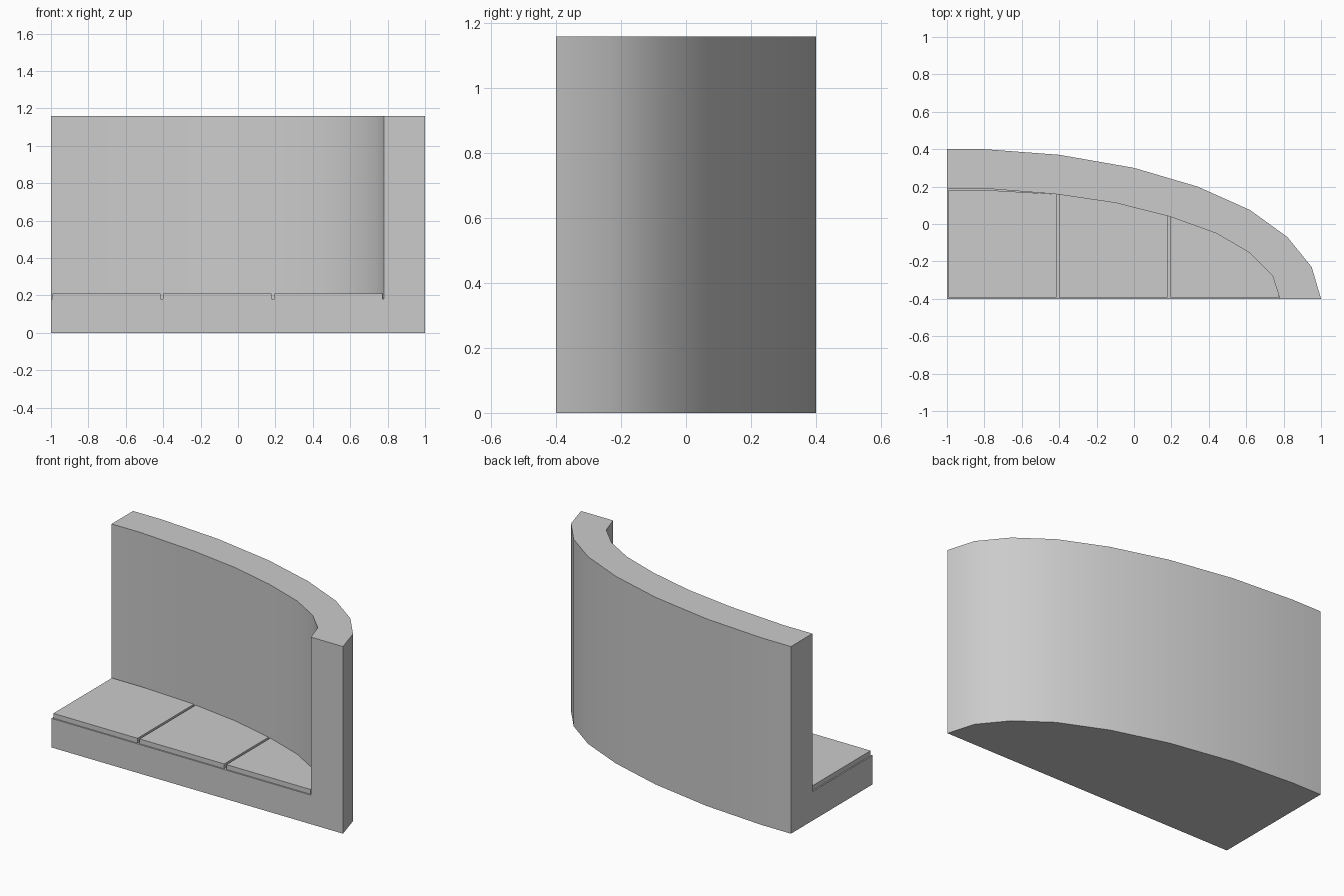
import bpy
import bmesh

default_cube = bpy.data.objects.get("Cube")
if default_cube:
    bpy.data.objects.remove(default_cube, do_unlink=True)

HEIGHT, LEDGE, SLAB_TOP = 1.16, 0.18, 0.21
FRONT, LEFT = -0.4, -1.0

grey = bpy.data.materials.new("plain_grey")
grey.use_nodes = True
grey.diffuse_color = (0.6, 0.6, 0.6, 1)
grey.node_tree.nodes["Principled BSDF"].inputs["Base Color"].default_value = (0.6, 0.6, 0.6, 1)


def prism(name, outline, bottom, top):
    """Extrude a plan outline between two heights."""
    bm = bmesh.new()
    face = bm.faces.new([bm.verts.new((x, y, bottom)) for x, y in outline])
    extruded = bmesh.ops.extrude_face_region(bm, geom=[face])["geom"]
    verts = [v for v in extruded if isinstance(v, bmesh.types.BMVert)]
    bmesh.ops.translate(bm, vec=(0, 0, top - bottom), verts=verts)
    bmesh.ops.recalc_face_normals(bm, faces=bm.faces)
    mesh = bpy.data.meshes.new(name)
    bm.to_mesh(mesh)
    bm.free()
    mesh.materials.append(grey)
    obj = bpy.data.objects.new(name, mesh)
    bpy.context.collection.objects.link(obj)
    return obj


def activate(obj):
    bpy.ops.object.select_all(action="DESELECT")
    obj.select_set(True)
    bpy.context.view_layer.objects.active = obj


def height_at(curve, x):
    """Depth coordinate of a plan curve at x."""
    for (x0, y0), (x1, y1) in zip(curve, curve[1:]):
        if x0 <= x <= x1:
            return y0 + (y1 - y0) * (x - x0) / (x1 - x0)


# Plan curves, running from the straight end round to the front
outer = [(LEFT, 0.4), (-0.8, 0.4), (-0.4, 0.37), (0, 0.3), (0.34, 0.2),
         (0.62, 0.075), (0.82, -0.07), (0.95, -0.23), (1, FRONT)]
inner = [(LEFT, 0.19), (-0.8, 0.19), (-0.42, 0.16), (-0.1, 0.113), (0.19, 0.04),
         (0.44, -0.05), (0.62, -0.155), (0.74, -0.275), (0.78, FRONT)]

# Curved wall and solid base in one piece
wall = prism("curved_wall_and_base", outer + [(LEFT, FRONT)], 0, HEIGHT)
cavity = [(-1.2, 0.19)] + inner[1:] + [(0.78, -0.6), (-1.2, -0.6)]
cutter = prism("cavity_cutter", cavity, LEDGE, HEIGHT + 0.2)
cutter.hide_render = True
cut = wall.modifiers.new("cavity", "BOOLEAN")
cut.operation = "DIFFERENCE"
cut.solver = "EXACT"
cut.object = cutter
activate(wall)
bpy.ops.object.modifier_apply(modifier=cut.name)
bpy.data.objects.remove(cutter, do_unlink=True)
bpy.ops.object.shade_smooth_by_angle(angle=0.55)

# Three seat slabs with narrow gaps, trimmed to the wall curve
spans = {"left_end": (-0.992, -0.415), "middle": (-0.4, 0.18), "curved_end": (0.195, 0.772)}
for name, (x0, x1) in spans.items():
    xs = [x0] + [x for x, _ in inner if x0 < x < x1] + [x1]
    back = [(x, min(height_at(inner, x), 0.182)) for x in xs]
    prism("seat_slab_" + name, back + [(x1, -0.392), (x0, -0.392)], LEDGE, SLAB_TOP)
